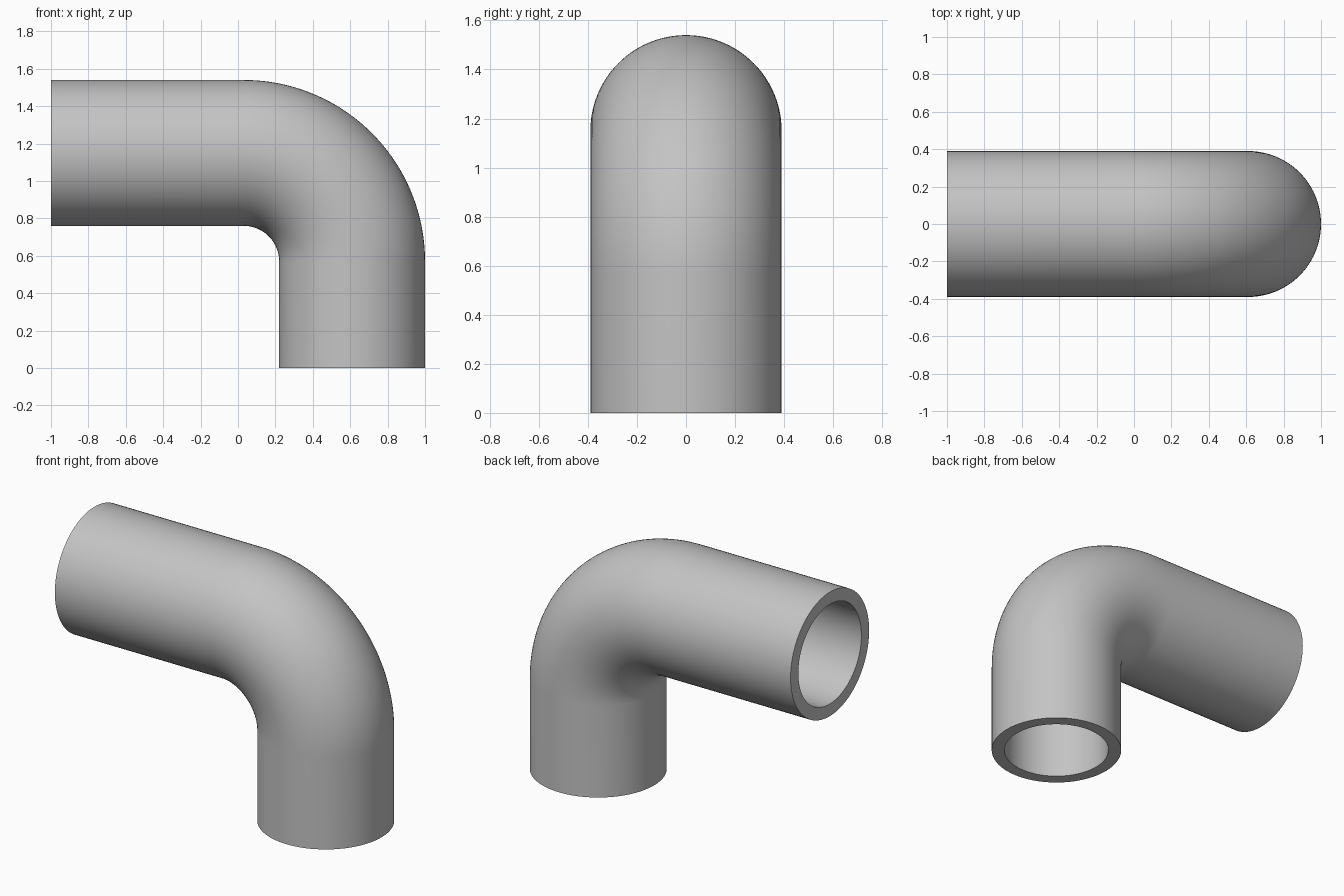
import bpy, bmesh
from math import sin, cos, pi, radians
from mathutils import Vector

OUTER, BORE, BEND = 0.39, 0.313, 0.58
SIDES, STEPS = 96, 48
CENTRE = Vector((1 - OUTER - BEND, 0, 0.57))

cube = bpy.data.objects.get("Cube")
if cube:
    bpy.data.objects.remove(cube, do_unlink=True)

# Grey pipe material
grey = bpy.data.materials.new("grey")
grey.use_nodes = True
colour = (0.55, 0.55, 0.55, 1)
grey.diffuse_color = colour
grey.node_tree.nodes["Principled BSDF"].inputs["Base Color"].default_value = colour

# Path stations: centre point and the direction pointing out of the bend
stations = [(Vector((-1, 0, CENTRE.z + BEND)), Vector((0, 0, 1)))]
for i in range(STEPS + 1):
    a = pi / 2 * (1 - i / STEPS)
    out = Vector((cos(a), 0, sin(a)))
    stations.append((CENTRE + out * BEND, out))
stations.append((Vector((1 - OUTER, 0, 0)), Vector((1, 0, 0))))


def ring(bm, centre, out, radius):
    side = Vector((0, 1, 0))
    angles = [2 * pi * k / SIDES for k in range(SIDES)]
    return [bm.verts.new(centre + radius * (out * cos(t) + side * sin(t))) for t in angles]


def bridge(bm, a, b):
    for k in range(SIDES):
        n = (k + 1) % SIDES
        bm.faces.new((a[k], a[n], b[n], b[k]))


# Outer wall, bore and the two flat end rims
bm = bmesh.new()
outer = [ring(bm, c, o, OUTER) for c, o in stations]
bore = [ring(bm, c, o, BORE) for c, o in stations]
loop = outer + bore[::-1]
for a, b in zip(loop, loop[1:] + loop[:1]):
    bridge(bm, a, b)
bmesh.ops.recalc_face_normals(bm, faces=bm.faces)
mesh = bpy.data.meshes.new("pipe_elbow")
bm.to_mesh(mesh)
bm.free()
mesh.materials.append(grey)

pipe = bpy.data.objects.new("pipe_elbow", mesh)
bpy.context.collection.objects.link(pipe)
bpy.ops.object.select_all(action="DESELECT")
pipe.select_set(True)
bpy.context.view_layer.objects.active = pipe
bpy.ops.object.shade_smooth_by_angle(angle=radians(30))
